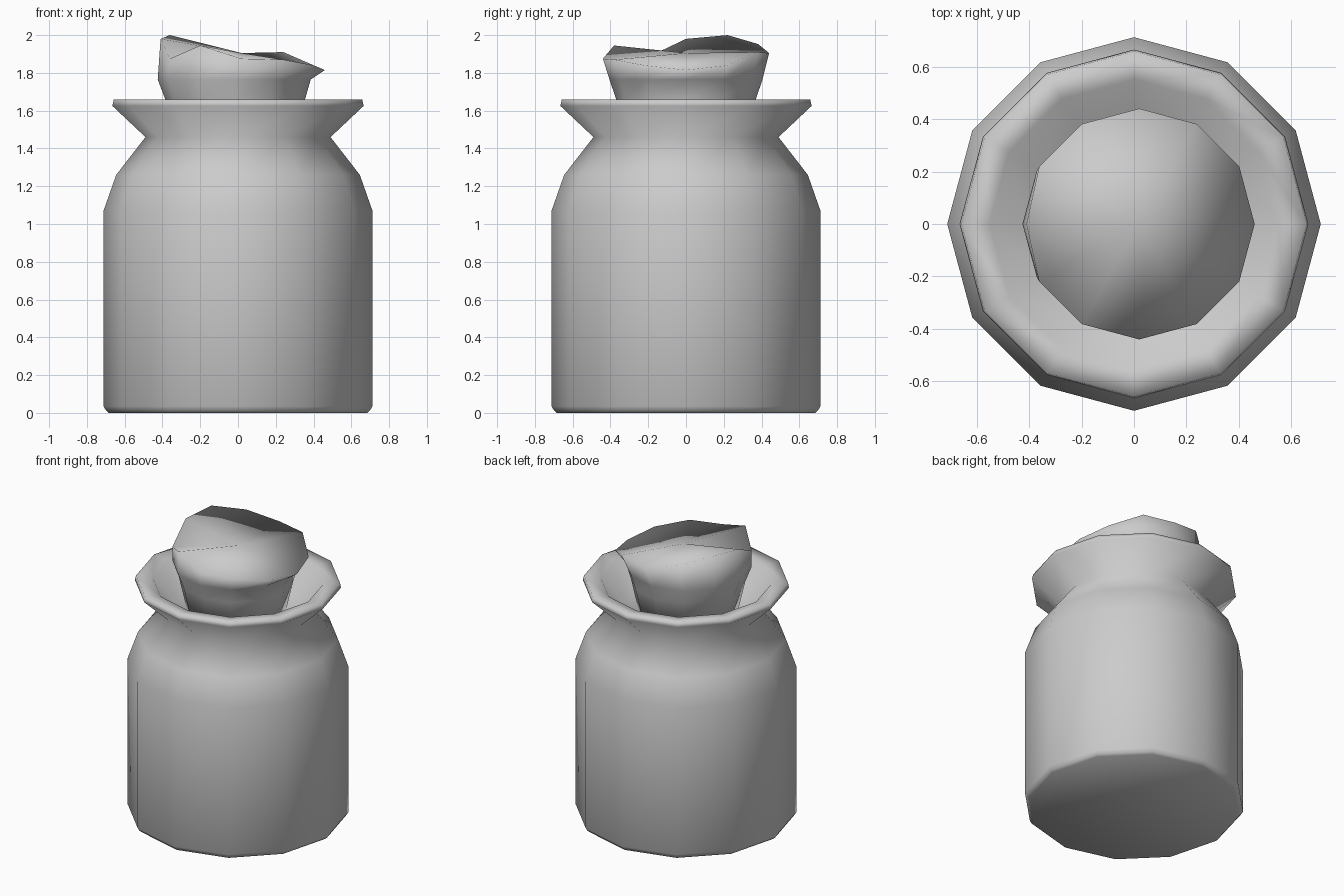
import bpy, bmesh
from math import cos, sin, radians

if "Cube" in bpy.data.objects:
    bpy.data.objects.remove(bpy.data.objects["Cube"])

N = 12


def circle(r, z, cx=0.0):
    """Twelve points around the z axis, one of them on +x."""
    return [(cx + r * cos(radians(30 * i)), r * sin(radians(30 * i)), z) for i in range(N)]


def skin(name, rings, tip=None):
    """Bridge rings from bottom to top; close the base, and fan the top to a tip."""
    bm = bmesh.new()
    vs = [[bm.verts.new(p) for p in ring] for ring in rings]
    for a, b in zip(vs, vs[1:]):
        for i in range(N):
            j = (i + 1) % N
            bm.faces.new((a[i], a[j], b[j], b[i]))
    bm.faces.new(vs[0][::-1])
    if tip:
        t = bm.verts.new(tip)
        for i in range(N):
            bm.faces.new((vs[-1][i], vs[-1][(i + 1) % N], t))
    else:
        bm.faces.new(vs[-1])
    bmesh.ops.recalc_face_normals(bm, faces=bm.faces)
    for f in bm.faces:
        f.smooth = True
    me = bpy.data.meshes.new(name)
    bm.to_mesh(me)
    bm.free()
    ob = bpy.data.objects.new(name, me)
    bpy.context.collection.objects.link(ob)
    return ob


# Jar: straight body, shoulder, pinched neck, flared lip, flat rim and inner throat
jar_profile = [(0.685, 0.008), (0.698, 0.012), (0.712, 0.035), (0.712, 1.07), (0.645, 1.26),
               (0.49, 1.46), (0.665, 1.625), (0.658, 1.658), (0.55, 1.645),
               (0.40, 1.46)]
jar_profile[0] = (0.685, 0.0)
skin("jar", [circle(r, z) for r, z in jar_profile])

# Stopper: tapered plug with an uneven, broken top edge
top_z = [1.815, 1.84, 1.91, 1.905, 1.953, 2.0, 1.98, 1.875, 1.945, 1.875, 1.87, 1.84]
top = [(x, y, z) for (x, y, _), z in zip(circle(0.44, 0, 0.02), top_z)]
top[0] = (0.46, 0.0, 1.815)
top[6] = (-0.41, 0.0, 1.98)
skin("stopper", [circle(0.32, 1.44, -0.015), circle(0.37, 1.66, -0.015),
                 circle(0.405, 1.765, -0.02), top], tip=(0.02, 0.0, 1.905))
